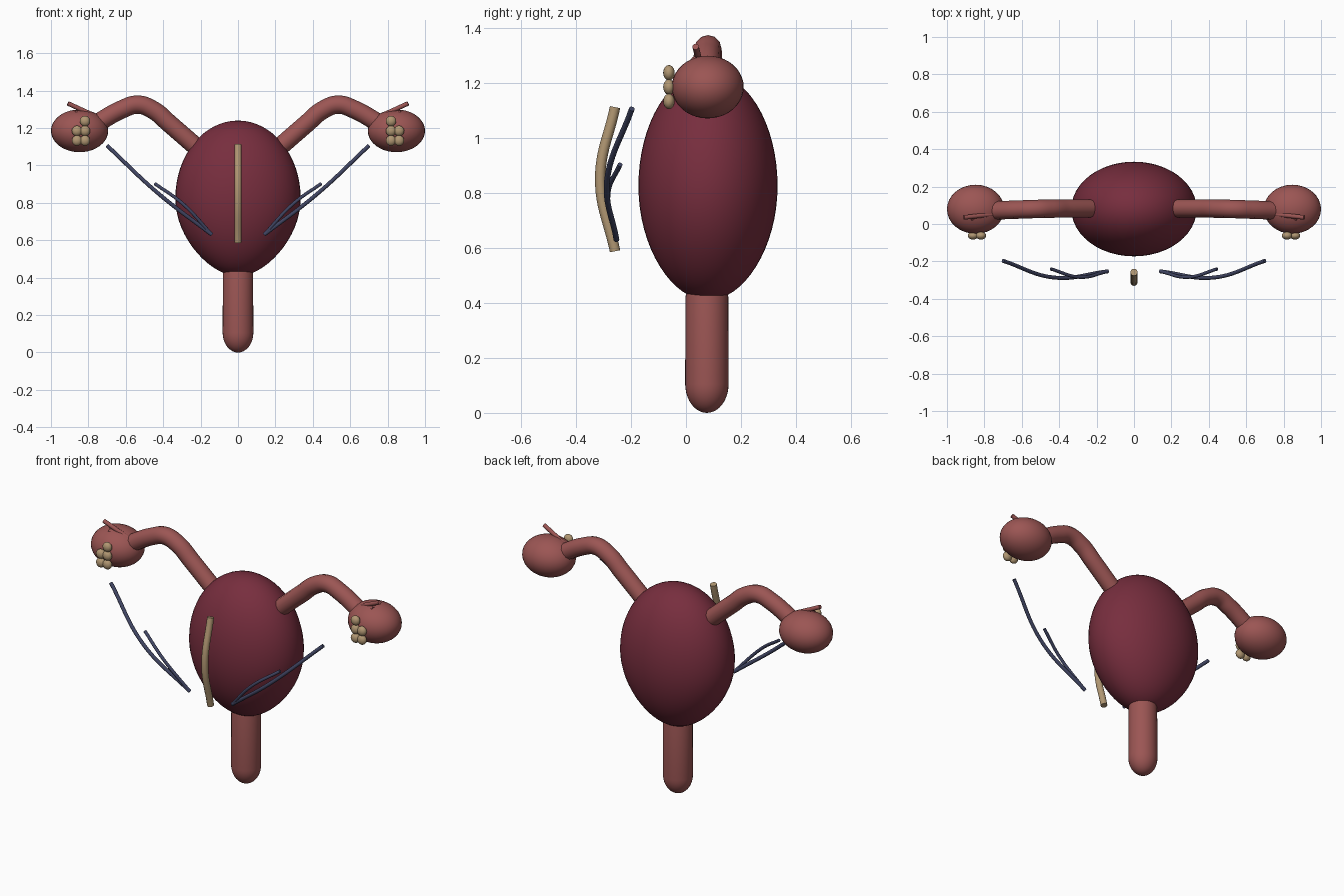
import bpy, math

if "Cube" in bpy.data.objects:
    bpy.data.objects.remove(bpy.data.objects["Cube"])


def material(name, rgb):
    m = bpy.data.materials.new(name)
    m.diffuse_color = (*rgb, 1)
    m.use_nodes = True
    m.node_tree.nodes["Principled BSDF"].inputs["Base Color"].default_value = m.diffuse_color
    return m


WINE = material("wine red", (0.185, 0.027, 0.048))
PINK = material("muted pink", (0.33, 0.092, 0.088))
TAN = material("tan", (0.44, 0.31, 0.17))
NAVY = material("slate navy", (0.052, 0.06, 0.125))


def smooth(ob, mat):
    ob.data.materials.clear()
    ob.data.materials.append(mat)
    bpy.ops.object.select_all(action='DESELECT')
    ob.select_set(True)
    bpy.context.view_layer.objects.active = ob
    bpy.ops.object.shade_smooth_by_angle(angle=math.radians(45))


def ellipsoid(name, centre, radii, mat, seg=32, rings=20):
    bpy.ops.mesh.primitive_uv_sphere_add(segments=seg, ring_count=rings, radius=1, location=centre)
    ob = bpy.context.object
    ob.name = name
    for v in ob.data.vertices:
        v.co = [c * r for c, r in zip(v.co, radii)]
    smooth(ob, mat)
    return ob


def tube(name, points, radius, mat):
    """Capped round tube along a smooth curve."""
    cu = bpy.data.curves.new(name + "_path", 'CURVE')
    cu.dimensions = '3D'
    cu.bevel_depth = radius
    cu.bevel_resolution = 4
    cu.resolution_u = 12
    cu.use_fill_caps = True
    sp = cu.splines.new('BEZIER')
    sp.bezier_points.add(len(points) - 1)
    for bp, p in zip(sp.bezier_points, points):
        bp.co = p
        bp.handle_left_type = bp.handle_right_type = 'AUTO'
    tmp = bpy.data.objects.new(name + "_tmp", cu)
    bpy.context.collection.objects.link(tmp)
    bpy.context.view_layer.update()
    dg = bpy.context.evaluated_depsgraph_get()
    me = bpy.data.meshes.new_from_object(tmp.evaluated_get(dg))
    bpy.data.objects.remove(tmp)
    ob = bpy.data.objects.new(name, me)
    bpy.context.collection.objects.link(ob)
    smooth(ob, mat)
    return ob


# Main body: an ellipsoid narrowed a little towards the bottom
body = ellipsoid("uterus_body", (0, 0.08, 0.825), (0.335, 0.253, 0.415), WINE, 48, 32)
for v in body.data.vertices:
    t = max(0, -v.co.z / 0.415)
    v.co.x *= 1 - 0.16 * t * t
    v.co.y *= 1 - 0.05 * t * t

# Neck: cylinder with a rounded lower end
neck = ellipsoid("neck", (0, 0.076, 0.105), (0.082, 0.079, 0.105), PINK)
for v in neck.data.vertices:
    if v.co.z > 0.001:
        v.co.z += 0.3

# Paired parts
for side, s in (("left", -1), ("right", 1)):
    def pts(*ps):
        return [(s * x, y, z) for x, y, z in ps]

    tube(side + "_tube", pts((0.23, 0.083, 1.105), (0.365, 0.083, 1.222), (0.45, 0.082, 1.294),
                             (0.535, 0.08, 1.325), (0.62, 0.077, 1.3), (0.755, 0.072, 1.225)),
         0.049, PINK)
    ellipsoid(side + "_ovary", (s * 0.847, 0.079, 1.185), (0.153, 0.131, 0.114), PINK)

    # Finger-like fringes at the tube end
    for i, tip in enumerate(((0.91, 0.035, 1.332), (0.872, 0.03, 1.284))):
        tube(f"{side}_fringe_{i}", pts((0.73, 0.055, 1.25), tip), 0.012, PINK)

    # Follicles on the front of the ovary
    for i, (x, z) in enumerate(((0.818, 1.237), (0.818, 1.185), (0.861, 1.185),
                                (0.818, 1.133), (0.861, 1.133))):
        ellipsoid(f"{side}_follicle_{i}", (s * x, -0.062, z), (0.028, 0.021, 0.028), TAN, 16, 10)

    # Vessels in front of the body
    tube(side + "_vessel", pts((0.14, -0.253, 0.63), (0.42, -0.287, 0.845), (0.70, -0.197, 1.106)),
         0.0105, NAVY)
    tube(side + "_vessel_branch", pts((0.14, -0.253, 0.63), (0.295, -0.284, 0.795),
                                      (0.445, -0.24, 0.903)), 0.009, NAVY)

# Curved band standing in front of the body
tube("front_band", [(0, -0.258, 1.112), (0, -0.312, 0.85), (0, -0.258, 0.588)], 0.019, TAN)
